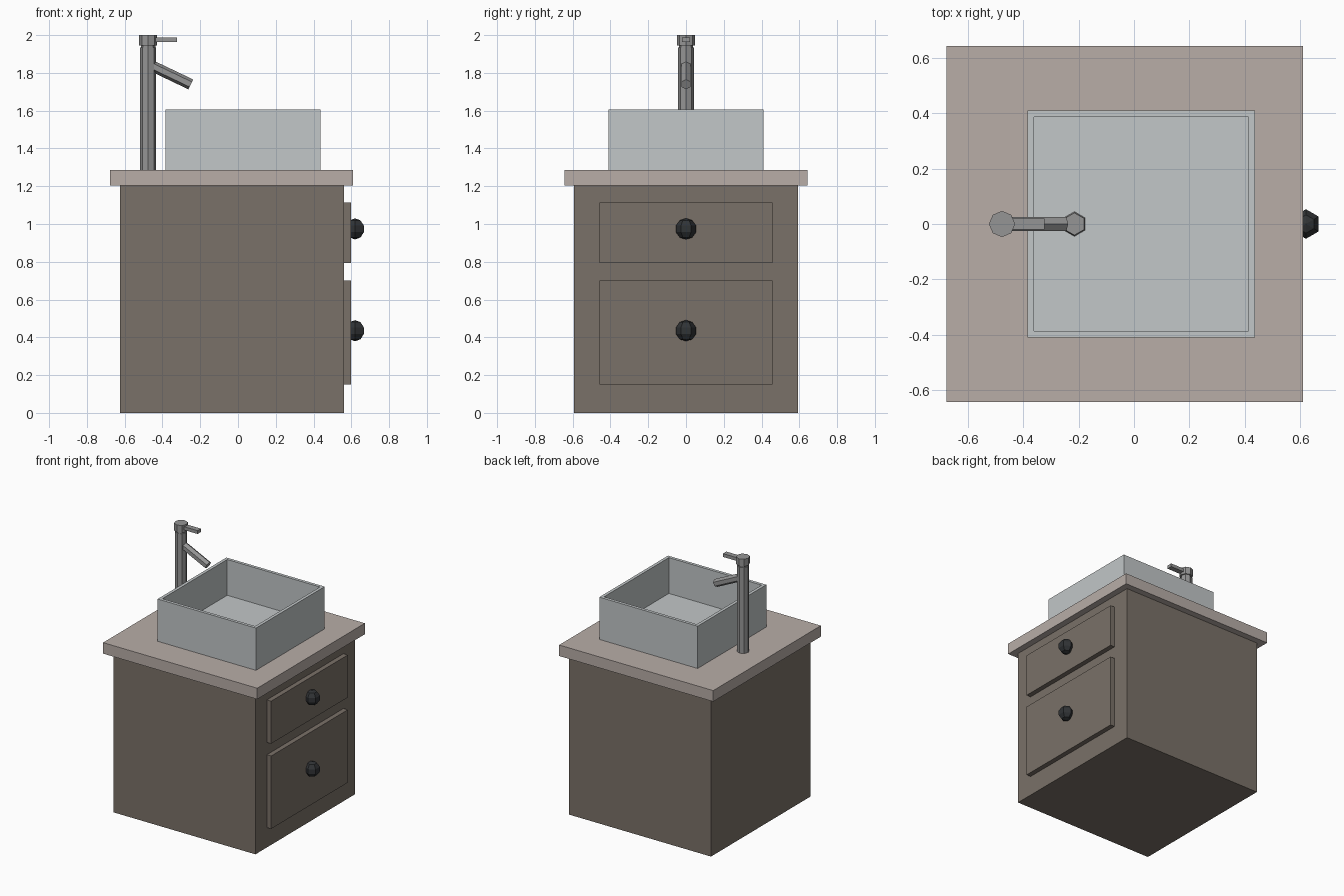
import bpy, bmesh, math
from mathutils import Vector, Matrix

if "Cube" in bpy.data.objects:
    bpy.data.objects.remove(bpy.data.objects["Cube"])


def material(name, r, g, b):
    m = bpy.data.materials.new(name)
    m.diffuse_color = (r, g, b, 1)
    m.use_nodes = True
    m.node_tree.nodes["Principled BSDF"].inputs["Base Color"].default_value = m.diffuse_color
    return m


WOOD = material("brown_wood", 0.195, 0.165, 0.138)
STONE = material("pale_stone", 0.48, 0.42, 0.39)
CERAMIC = material("ceramic", 0.54, 0.57, 0.58)
METAL = material("metal", 0.30, 0.30, 0.30)
BLACK = material("black_metal", 0.03, 0.033, 0.036)


def finish(name, bm, mat):
    bmesh.ops.recalc_face_normals(bm, faces=bm.faces)
    me = bpy.data.meshes.new(name)
    bm.to_mesh(me)
    bm.free()
    me.materials.append(mat)
    ob = bpy.data.objects.new(name, me)
    bpy.context.collection.objects.link(ob)
    return ob


def box_bm(lo, hi):
    lo, hi = Vector(lo), Vector(hi)
    bm = bmesh.new()
    bmesh.ops.create_cube(bm, size=1, matrix=Matrix.Translation((lo + hi) / 2) @ Matrix.Diagonal((hi - lo).to_4d()))
    return bm


def box(name, lo, hi, mat):
    return finish(name, box_bm(lo, hi), mat)


def rod(name, a, b, radius, sides, mat, tip=None):
    a, b = Vector(a), Vector(b)
    d = b - a
    bm = bmesh.new()
    m = Matrix.Translation((a + b) / 2) @ d.to_track_quat('Z', 'Y').to_matrix().to_4x4()
    bmesh.ops.create_cone(bm, cap_ends=True, segments=sides, radius1=radius,
                          radius2=radius if tip is None else tip, depth=d.length, matrix=m)
    return finish(name, bm, mat)


# Cabinet and countertop
box("cabinet", (-0.624, -0.593, 0), (0.561, 0.593, 1.203), WOOD)
box("countertop", (-0.677, -0.642, 1.203), (0.61, 0.642, 1.286), STONE)

# Drawer fronts with faceted knobs
for label, z0, z1, zk in (("upper", 0.793, 1.114, 0.974), ("lower", 0.15, 0.70, 0.435)):
    box(label + "_drawer", (0.55, -0.457, z0), (0.597, 0.457, z1), WOOD)
    bm = bmesh.new()
    bmesh.ops.create_uvsphere(bm, u_segments=6, v_segments=5, radius=0.056,
                              matrix=Matrix.Translation((0.62, 0, zk)))
    finish(label + "_knob", bm, BLACK)

# Basin: inset the top face and push it down to make the bowl
bm = box_bm((-0.384, -0.41, 1.286), (0.437, 0.41, 1.605))
bm.normal_update()
top = max(bm.faces, key=lambda f: f.calc_center_median().z)
bmesh.ops.inset_region(bm, faces=[top], thickness=0.033)
inner = bmesh.ops.extrude_face_region(bm, geom=[top])
bmesh.ops.delete(bm, geom=[top], context='FACES_ONLY')
bmesh.ops.translate(bm, vec=(0, 0, -0.27), verts=[v for v in inner["geom"] if isinstance(v, bmesh.types.BMVert)])
finish("basin", bm, CERAMIC)
rod("drain", (-0.215, 0, 1.33), (-0.215, 0, 1.35), 0.046, 6, METAL, tip=0.04)

# Tap
TX = -0.476
rod("tap_column", (TX, 0, 1.286), (TX, 0, 1.935), 0.043, 8, METAL)
rod("tap_neck", (TX, 0, 1.93), (TX, 0, 1.95), 0.038, 8, METAL)
rod("tap_cap", (TX, 0, 1.945), (TX, 0, 2.0), 0.047, 8, METAL)
rod("tap_spout", (TX, 0, 1.847), (-0.25, 0, 1.739), 0.029, 6, METAL)
box("tap_lever", (TX, -0.02, 1.963), (-0.323, 0.02, 1.988), METAL)
